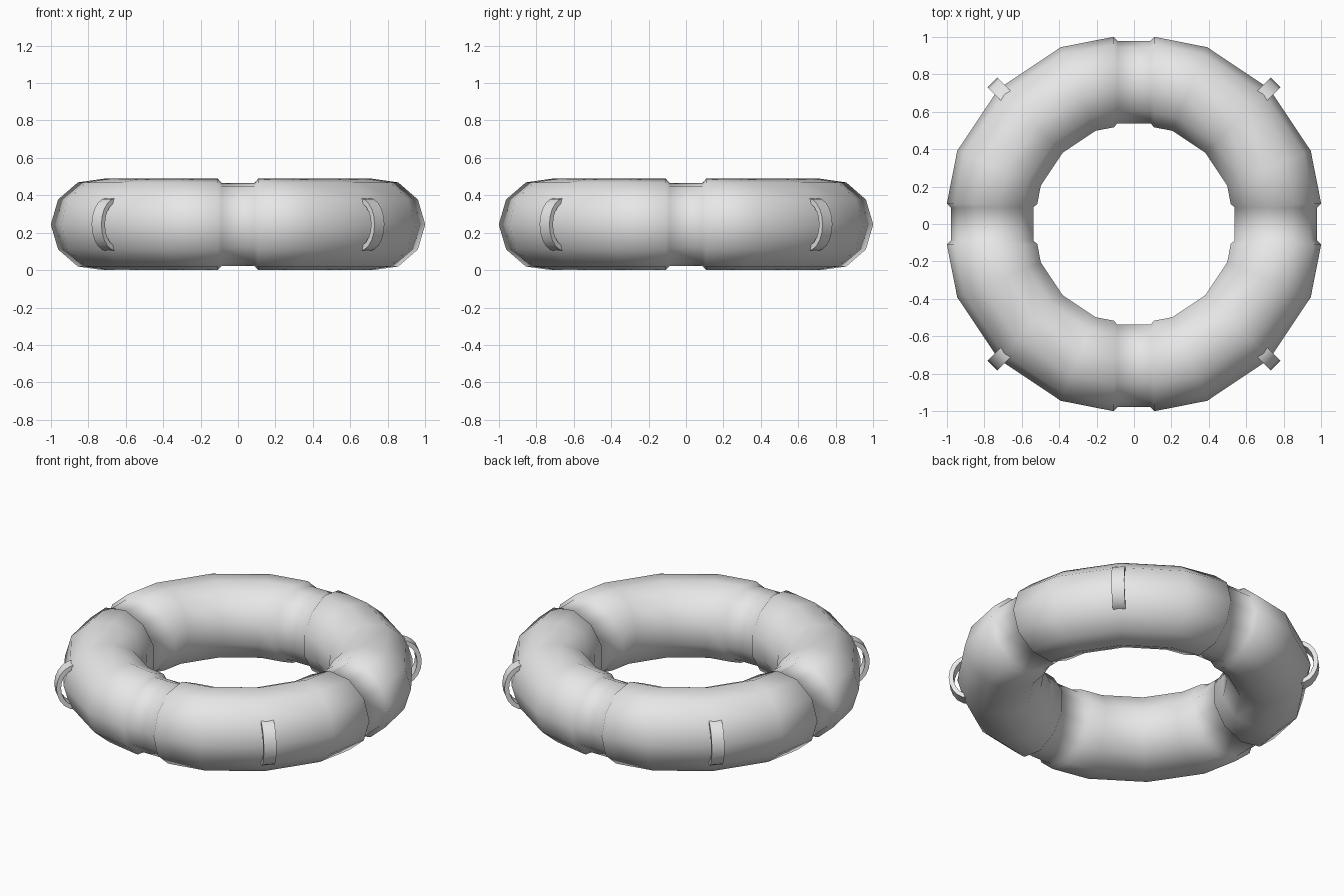
import bpy, bmesh, math
from mathutils import Vector, Matrix

if "Cube" in bpy.data.objects:
    bpy.data.objects.remove(bpy.data.objects["Cube"], do_unlink=True)

SIDES = 11        # sides of the tube section
TUBE = 0.247      # tube radius
GROOVE = 0.225    # tube radius in the four grooves
CENTRE = 0.776    # radius of the tube's centre line
MID = 0.244       # height of the centre line

grey = bpy.data.materials.new("plain grey")
grey.use_nodes = True
colour = (0.8, 0.8, 0.8, 1)
grey.diffuse_color = colour
grey.node_tree.nodes["Principled BSDF"].inputs["Base Color"].default_value = colour


def make_object(name, bm):
    bmesh.ops.recalc_face_normals(bm, faces=bm.faces)
    mesh = bpy.data.meshes.new(name)
    bm.to_mesh(mesh)
    bm.free()
    mesh.materials.append(grey)
    obj = bpy.data.objects.new(name, mesh)
    bpy.context.collection.objects.link(obj)
    return obj


def smooth(obj, angle):
    bpy.ops.object.select_all(action="DESELECT")
    obj.select_set(True)
    bpy.context.view_layer.objects.active = obj
    bpy.ops.object.shade_smooth_by_angle(angle=math.radians(angle))


def bridge(bm, a, b):
    for i in range(len(a)):
        j = (i + 1) % len(a)
        bm.faces.new((a[i], a[j], b[j], b[i]))


# Ring: sections as (along, out, turn, tube radius), repeated for each quarter
flat = CENTRE - 0.022
quarter = [(-0.088, flat, 0, GROOVE), (0.088, flat, 0, GROOVE), (0.108, flat, 0, TUBE)]
for k in (1, 2, 3):
    a = k * math.pi / 8
    quarter.append((CENTRE * math.sin(a), CENTRE * math.cos(a), a, TUBE))
quarter.append((flat, 0.108, math.pi / 2, TUBE))

bm = bmesh.new()
rings = []
for q in range(4):
    spin = Matrix.Rotation(-q * math.pi / 2, 3, "Z")
    for x, y, turn, r in quarter:
        out = Vector((math.sin(turn), math.cos(turn), 0))
        ring = []
        for i in range(SIDES):
            t = 2 * math.pi * i / SIDES
            p = Vector((x, y, MID)) + out * r * math.cos(t)
            p.z += r * math.sin(t)
            ring.append(bm.verts.new(spin @ p))
        rings.append(ring)
for i, ring in enumerate(rings):
    bridge(bm, ring, rings[(i + 1) % len(rings)])
smooth(make_object("float_ring", bm), 80)


# Grab handles: curved straps on the four diagonals
def handle(name, angle):
    bm = bmesh.new()
    spin = Matrix.Rotation(angle, 3, "Z")
    half, thick, steps = 0.037, 0.027, 10
    loops = []
    for i in range(steps + 1):
        t = math.pi * (i / steps - 0.5)
        loop = []
        for side, inset in ((-half, 0), (half, 0), (half, thick), (-half, thick)):
            p = Vector((0.955 + (0.115 - inset) * math.cos(t), side,
                        MID + (0.142 - inset) * math.sin(t)))
            loop.append(bm.verts.new(spin @ p))
        loops.append(loop)
    for a, b in zip(loops, loops[1:]):
        bridge(bm, a, b)
    bm.faces.new(loops[0])
    bm.faces.new(loops[-1])
    smooth(make_object(name, bm), 40)


for k, place in enumerate(("back_left", "back_right", "front_right", "front_left")):
    handle("grab_handle_" + place, math.pi / 4 + k * math.pi / 2)
